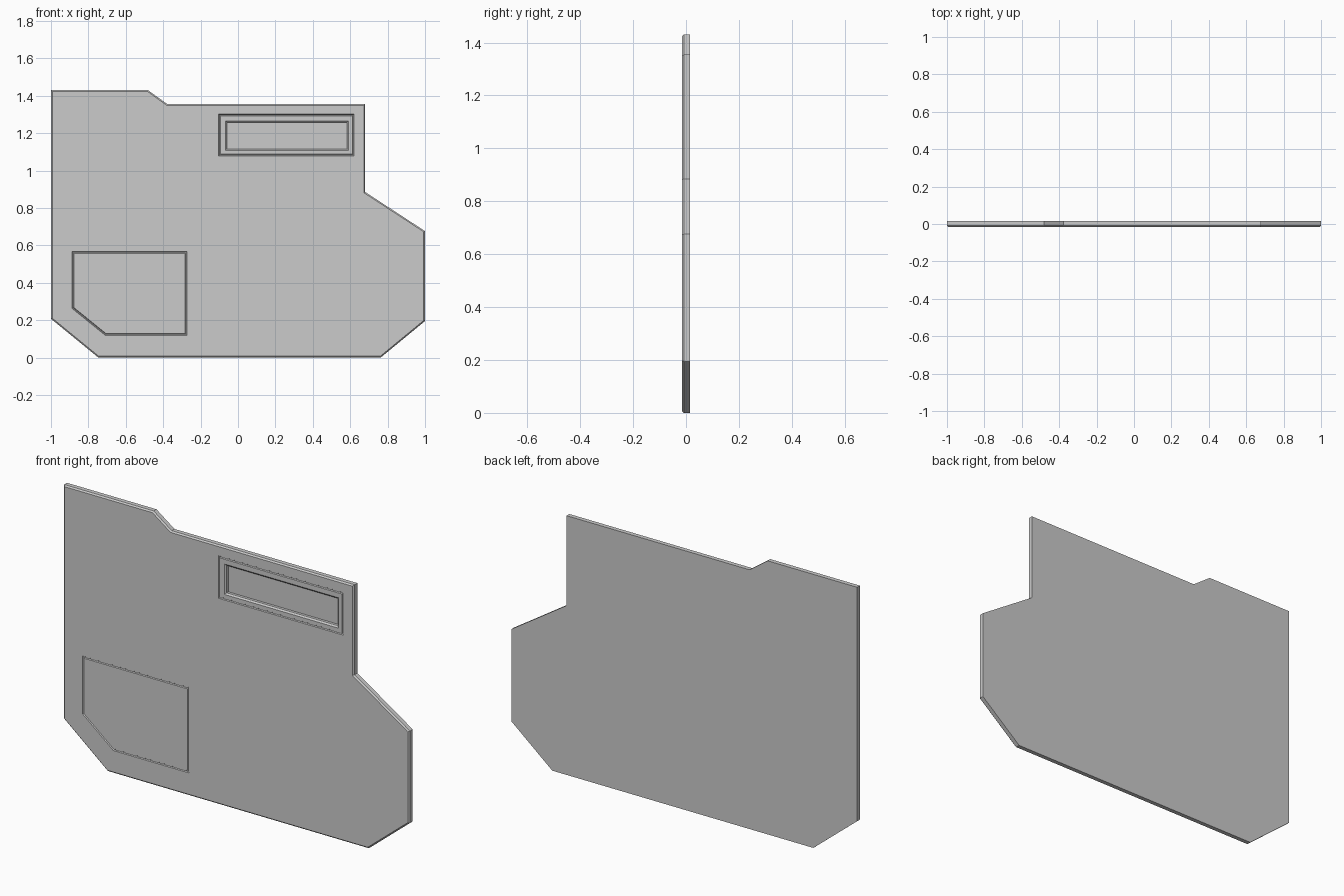
import bpy, bmesh
from mathutils import Vector

if "Cube" in bpy.data.objects:
    bpy.data.objects.remove(bpy.data.objects["Cube"])

FRONT, BACK = -0.015, 0.015

outline = [(-1, 0.207), (-0.747, 0), (0.763, 0), (1, 0.195), (1, 0.676), (0.68, 0.885),
           (0.68, 1.355), (-0.378, 1.355), (-0.482, 1.43), (-1, 1.43)]
pocket_panel = [(-0.888, 0.263), (-0.71, 0.119), (-0.273, 0.119), (-0.273, 0.566), (-0.888, 0.566)]


def rect(x0, z0, x1, z1):
    return [(x0, z0), (x1, z0), (x1, z1), (x0, z1)]


def inset(pts, d):
    """Move every edge of a counter-clockwise polygon inward by d."""
    out = []
    for i, p in enumerate(pts):
        p = Vector(p)
        a = (p - Vector(pts[i - 1])).normalized()
        b = (Vector(pts[(i + 1) % len(pts)]) - p).normalized()
        n1, n2 = Vector((-a.y, a.x)), Vector((-b.y, b.x))
        out.append(tuple(p + (n1 + n2) * d / (1 + n1.dot(n2))))
    return out


bm = bmesh.new()


def loop(pts, y):
    return [bm.verts.new((x, y, z)) for x, z in pts]


def bridge(a, b):
    for i in range(len(a)):
        j = (i + 1) % len(a)
        bm.faces.new((a[i], a[j], b[j], b[i]))


def edges_of(vs):
    return [bm.edges.get((v, vs[i - 1])) for i, v in enumerate(vs)]


def groove(pts):
    """Narrow panel line; returns its outer and inner rims."""
    rims = [loop(inset(pts, d), y) for d, y in
            ((0, FRONT), (0.003, FRONT + 0.005), (0.007, FRONT + 0.005), (0.010, FRONT))]
    for a, b in zip(rims, rims[1:]):
        bridge(a, b)
    return rims[0], rims[-1]


# Slab with a chamfered front edge
back = loop(outline, BACK)
side = loop(outline, FRONT + 0.007)
front = loop(inset(outline, 0.007), FRONT)
bm.faces.new(back)
bridge(back, side)
bridge(side, front)

# Lower panel line
low_outer, low_inner = groove(pocket_panel)
bm.faces.new(low_inner)

# Upper panel line with the recessed slot inside it
up_outer, up_inner = groove(rect(-0.103, 1.078, 0.621, 1.301))
slot = rect(-0.068, 1.107, 0.591, 1.266)
rim = loop(slot, FRONT)
wall = loop(inset(slot, 0.008), FRONT + 0.007)
floor = loop(inset(slot, 0.008), FRONT + 0.021)
bridge(up_inner, rim)
bridge(rim, wall)
bridge(wall, floor)
bm.faces.new(floor)

# Front face around both panels
bmesh.ops.triangle_fill(bm, use_beauty=True, normal=(0, -1, 0),
                        edges=edges_of(front) + edges_of(low_outer) + edges_of(up_outer))
bmesh.ops.recalc_face_normals(bm, faces=bm.faces)

mesh = bpy.data.meshes.new("door_panel")
bm.to_mesh(mesh)
bm.free()
bpy.context.collection.objects.link(bpy.data.objects.new("door_panel", mesh))
